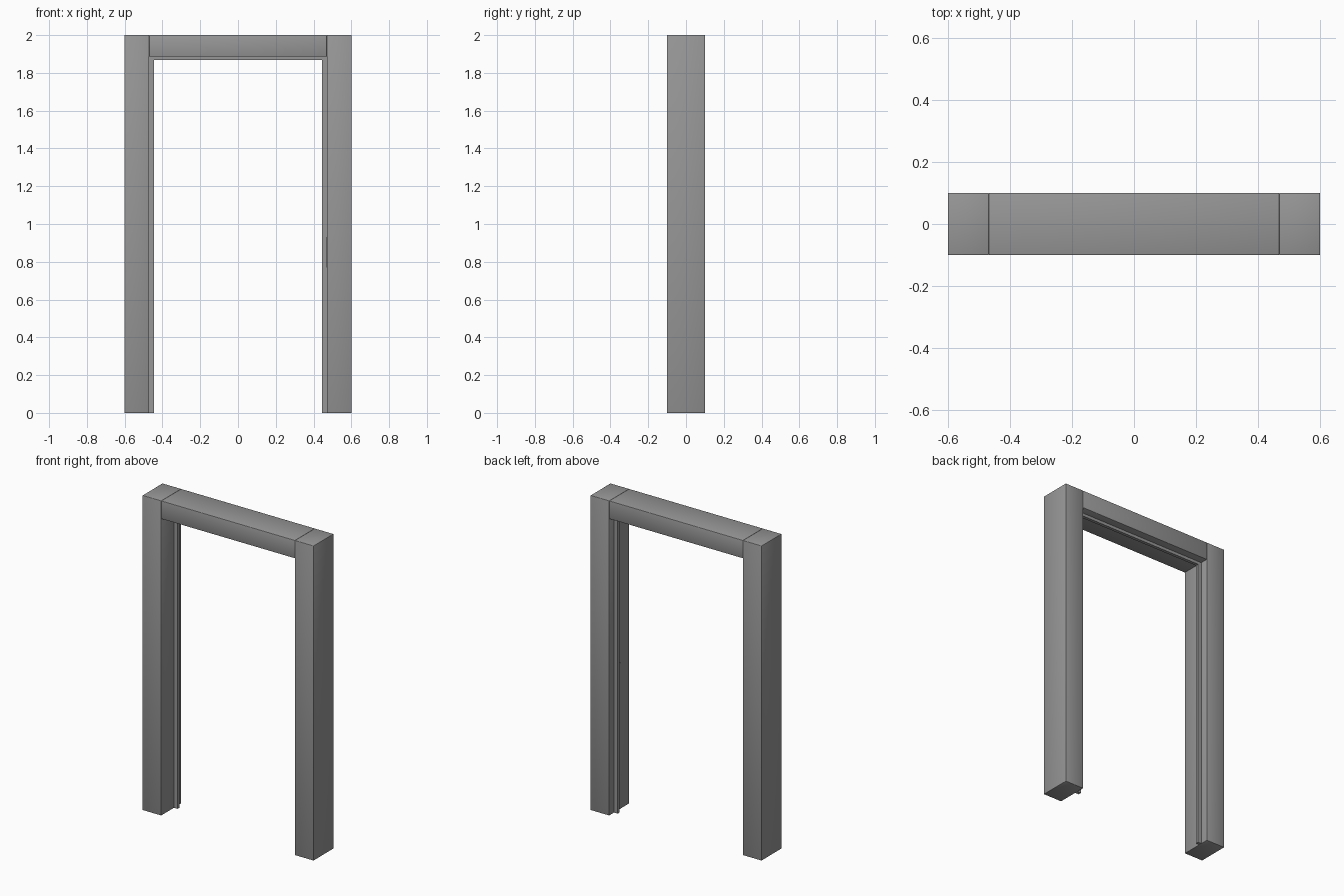
import bpy
import math

if "Cube" in bpy.data.objects:
    bpy.data.objects.remove(bpy.data.objects["Cube"])

# Dark grey paint
paint = bpy.data.materials.new("dark_grey_paint")
paint.diffuse_color = (0.31, 0.31, 0.31, 1)
paint.use_nodes = True
paint.node_tree.nodes["Principled BSDF"].inputs["Base Color"].default_value = paint.diffuse_color


def box(name, x, y, z, bevel=0.0):
    """Box spanning the given (min, max) ranges, with optional softened edges."""
    bpy.ops.mesh.primitive_cube_add(size=1)
    ob = bpy.context.object
    ob.name = name
    ob.location = [(a + b) / 2 for a, b in (x, y, z)]
    ob.scale = [b - a for a, b in (x, y, z)]
    bpy.ops.object.transform_apply(location=True, rotation=False, scale=True)
    ob.data.materials.append(paint)
    if bevel:
        mod = ob.modifiers.new("soft_edge", "BEVEL")
        mod.width = bevel
        mod.segments = 2
        bpy.ops.object.modifier_apply(modifier=mod.name)
        bpy.ops.object.shade_smooth_by_angle(angle=math.radians(60))
    return ob


def mirrored_x(name, x0, x1, *rest):
    """Left and right copies of a part."""
    box("left_" + name, (-x1, -x0), *rest)
    box("right_" + name, (x0, x1), *rest)


W, D, H = 0.601, 0.1, 2.0      # half width, half depth, height
INNER, UNDER = 0.47, 1.886     # post inner face, lintel underside
STOP = 0.025                   # how far the door stop projects
STOP_Y = (0.03, 0.05)

# Main frame
mirrored_x("post", INNER, W, (-D, D), (0, H), 0.002)
box("lintel", (-INNER, INNER), (-D, D), (UNDER, H), 0.002)

# Door stop running around the opening
mirrored_x("door_stop", INNER - STOP, INNER + 0.005, STOP_Y, (0, UNDER))
box("top_door_stop", (-INNER, INNER), STOP_Y, (UNDER - 0.019, UNDER + 0.005))

# Latch strike plate on the right post
box("strike_plate", (INNER - 0.002, INNER + 0.005), (-0.02, 0.01), (0.77, 0.93))
